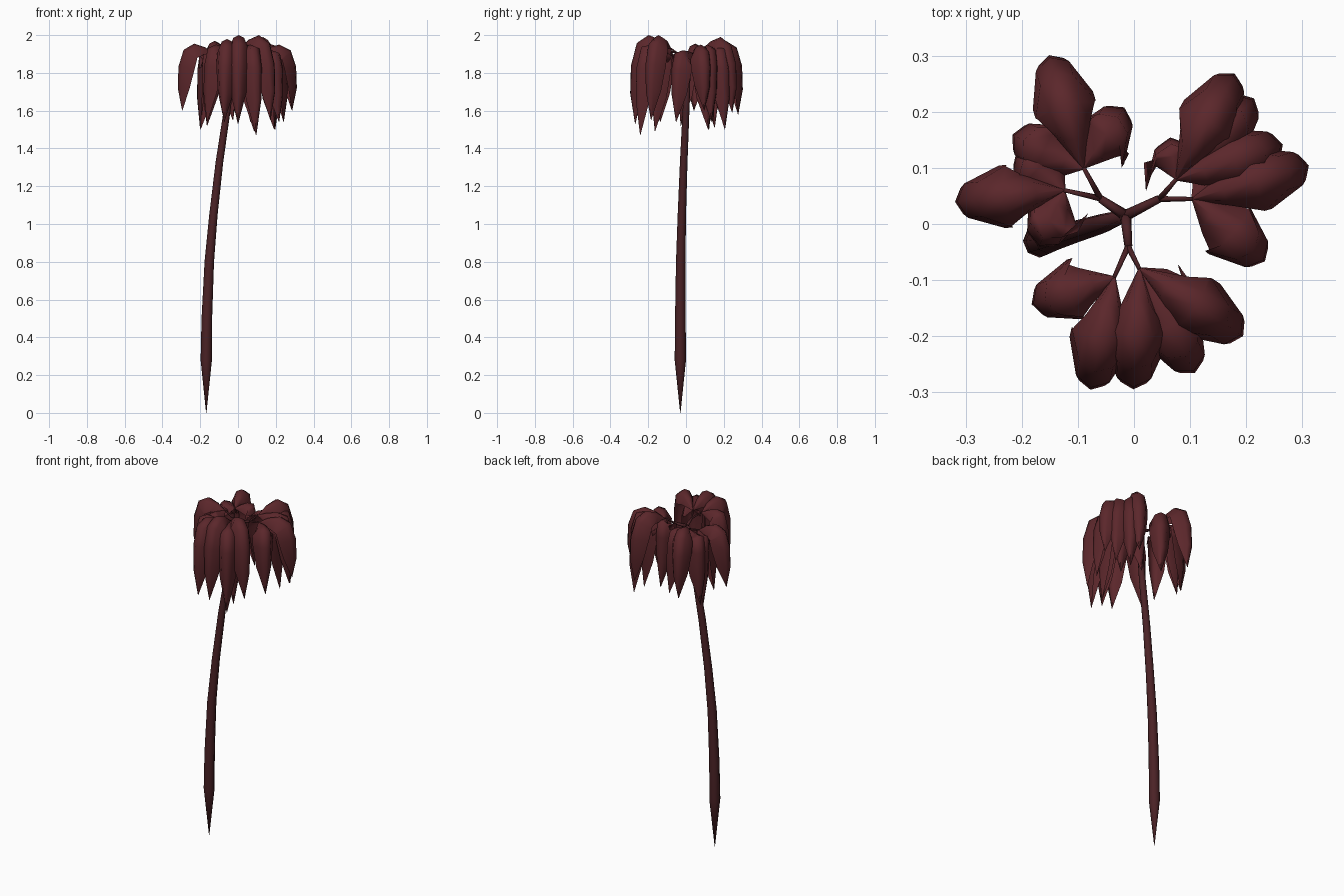
import bpy, bmesh, math
from mathutils import Vector

if "Cube" in bpy.data.objects:
    bpy.data.objects.remove(bpy.data.objects["Cube"])

def material(name, rgb):
    m = bpy.data.materials.new(name)
    m.diffuse_color = (*rgb, 1)
    m.use_nodes = True
    m.node_tree.nodes["Principled BSDF"].inputs["Base Color"].default_value = m.diffuse_color
    return m

BARK = material("bark", (0.07, 0.016, 0.019))
LEAF = material("leaf", (0.105, 0.02, 0.024))

def finish(name, bm, mat):
    me = bpy.data.meshes.new(name)
    bm.normal_update()
    bm.to_mesh(me)
    bm.free()
    me.materials.append(mat)
    for p in me.polygons:
        p.use_smooth = True
    ob = bpy.data.objects.new(name, me)
    bpy.context.collection.objects.link(ob)
    return ob

def tube(name, path, radii, sides=8):
    bm = bmesh.new()
    pts = [Vector(p) for p in path]
    rings = []
    for i, (p, r) in enumerate(zip(pts, radii)):
        d = (pts[min(i + 1, len(pts) - 1)] - pts[max(i - 1, 0)]).normalized()
        ref = Vector((0, 0, 1)) if abs(d.z) < 0.9 else Vector((1, 0, 0))
        u = d.cross(ref).normalized()
        v = d.cross(u)
        rings.append([bm.verts.new(p + r * (u * math.cos(a) + v * math.sin(a)))
                      for a in (2 * math.pi * k / sides for k in range(sides))])
    for a, b in zip(rings, rings[1:]):
        for k in range(sides):
            n = (k + 1) % sides
            bm.faces.new((a[k], a[n], b[n], b[k]))
    bm.faces.new(rings[0][::-1])
    bm.faces.new(rings[-1])
    bmesh.ops.recalc_face_normals(bm, faces=bm.faces)
    return finish(name, bm, BARK)

# Leaf midrib: outward fraction, height, half width
RIB = [(0, 0, .004), (.25, .65, .036), (.55, 1, .053), (.84, .4, .056),
       (.98, -.22, .056), (1, -.6, .042), (.88, -1, .001)]
# Cupped cross-section: sideways fraction, inward fraction
CUP = [(-1, 1), (-.55, .2), (0, 0), (.55, .2), (1, 1)]

def leaf(name, base, angle, reach, rise, drop):
    bm = bmesh.new()
    a = math.radians(angle)
    out, side = Vector((math.cos(a), math.sin(a), 0)), Vector((-math.sin(a), math.cos(a), 0))
    up = Vector((0, 0, 1))
    mid = [Vector(base) + out * f * reach + up * (h * rise if h > 0 else h * drop)
           for f, h, w in RIB]
    rows = []
    for i, (p, (f, h, w)) in enumerate(zip(mid, RIB)):
        d = (mid[min(i + 1, len(mid) - 1)] - mid[max(i - 1, 0)]).normalized()
        n = side.cross(d)          # inward, under side of the arch
        if n.dot(out * 0.5 + up) > 0:
            n = -n
        rows.append([bm.verts.new(p + side * s * w + n * (c * w * 1.45))
                     for s, c in CUP])
    for r, q in zip(rows, rows[1:]):
        for k in range(4):
            bm.faces.new((r[k], q[k], q[k + 1], r[k + 1]))
    return finish(name, bm, LEAF)

# Curved trunk with a pointed foot
tube("trunk",
     [(-.168, -.03, 0), (-.168, -.03, .28), (-.165, -.03, .5), (-.152, -.028, .8),
      (-.13, -.022, 1.05), (-.098, -.012, 1.33), (-.058, 0, 1.6), (-.015, .015, 1.88)],
     [.001, .03, .028, .025, .022, .02, .018, .011])

# Branches: fork point, then two twig ends, each with its leaves
# leaf = (angle, reach, rise, drop)
HUB = (-.015, .015, 1.875)
BRANCHES = [
    ("right", (.045, .045, 1.89), [
        ((.075, .08, 1.92), [(61, .215, .07, .33), (46, .20, .02, .42),
                             (98, .075, .01, .38), (18, .20, .03, .38)]),
        ((.105, .045, 1.90), [(16, .215, .05, .30), (-41, .17, .02, .36),
                              (40, .13, .0, .40)])]),
    ("left", (-.06, .045, 1.88), [
        ((-.09, .10, 1.91), [(107, .21, .06, .33), (56, .13, .02, .36),
                             (155, .14, .0, .40)]),
        ((-.125, .06, 1.90), [(186, .195, .055, .30), (246, .11, .01, .38),
                              (140, .11, .0, .40)])]),
    ("front", (-.01, -.04, 1.90), [
        ((-.035, -.095, 1.92), [(198, .155, .03, .38), (258, .205, .06, .38)]),
        ((.01, -.08, 1.93), [(267, .215, .07, .40), (-33, .22, .07, .38),
                             (-62, .21, .02, .46), (-48, .13, .0, .44)])]),
]
for label, fork, twigs in BRANCHES:
    tube(label + "_branch", [HUB, fork], [.010, .007], 6)
    for t, (end, leaves) in enumerate(twigs, 1):
        tube(f"{label}_twig_{t}", [fork, end], [.006, .004], 5)
        for k, spec in enumerate(leaves, 1):
            leaf(f"{label}_leaf_{t}_{k}", end, *spec)
